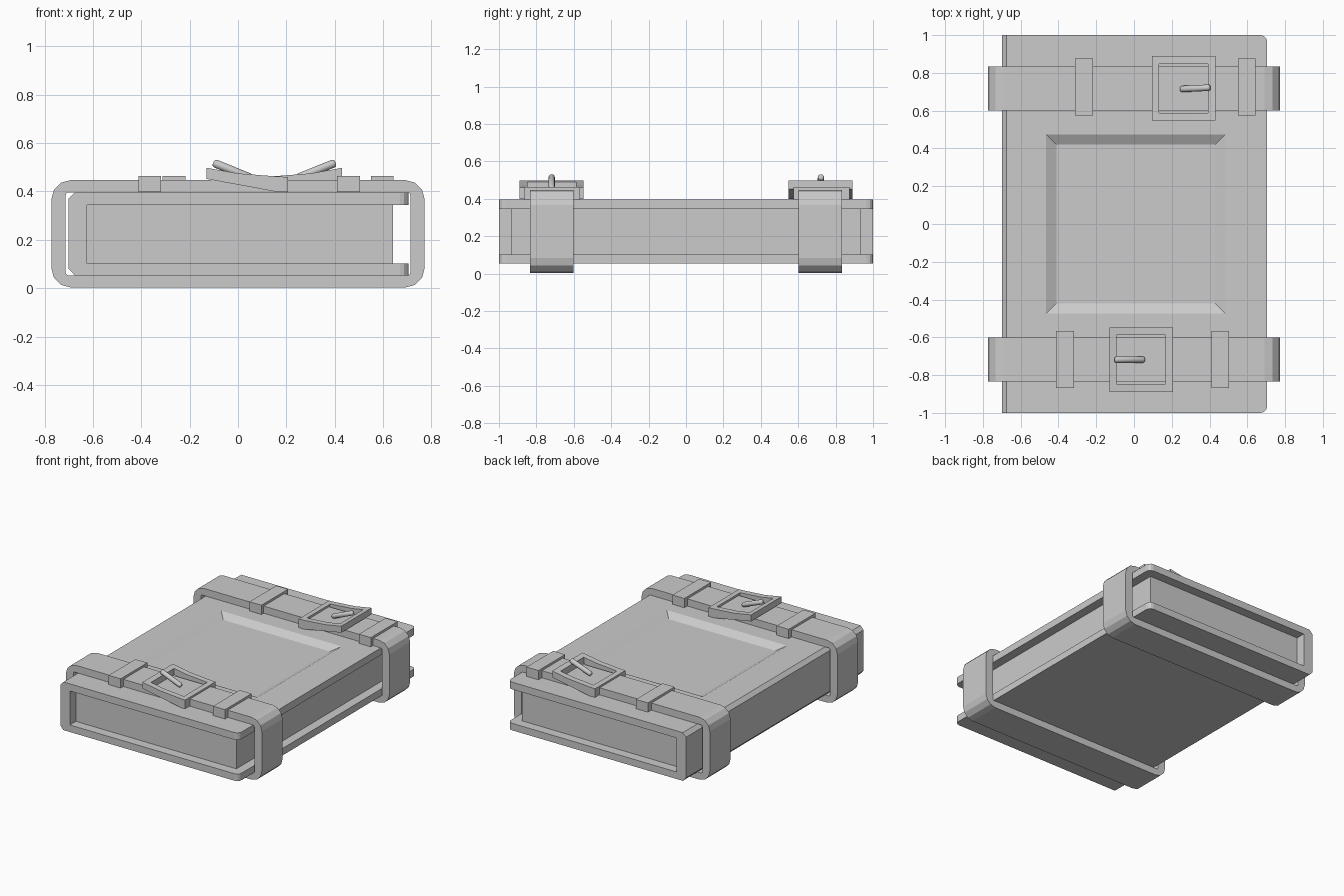
import bpy, bmesh, math
from mathutils import Vector

if "Cube" in bpy.data.objects:
    bpy.data.objects.remove(bpy.data.objects["Cube"])


def finish(name, bm):
    bmesh.ops.recalc_face_normals(bm, faces=bm.faces)
    me = bpy.data.meshes.new(name)
    bm.to_mesh(me)
    bm.free()
    ob = bpy.data.objects.new(name, me)
    bpy.context.collection.objects.link(ob)
    return ob


def prism_bm(profile, y0, y1):
    """Extrude an (x, z) outline along y."""
    bm = bmesh.new()
    f = bm.faces.new([bm.verts.new((x, y0, z)) for x, z in profile])
    ext = bmesh.ops.extrude_face_region(bm, geom=[f])
    verts = [v for v in ext["geom"] if isinstance(v, bmesh.types.BMVert)]
    bmesh.ops.translate(bm, verts=verts, vec=(0, y1 - y0, 0))
    return bm


def box(name, x0, x1, y0, y1, z0, z1):
    return finish(name, prism_bm([(x0, z0), (x1, z0), (x1, z1), (x0, z1)], y0, y1))


def cut(ob, cutter):
    mod = ob.modifiers.new("cut", "BOOLEAN")
    mod.operation = "DIFFERENCE"
    mod.solver = "EXACT"
    mod.object = cutter
    cutter.hide_render = True
    cutter.hide_viewport = True


def rounded_rect(x0, x1, z0, z1, r, n=3):
    pts = []
    for i, (cx, cz) in enumerate([(x1 - r, z1 - r), (x0 + r, z1 - r), (x0 + r, z0 + r), (x1 - r, z0 + r)]):
        for k in range(n + 1):
            a = math.pi / 2 * (i + k / n)
            pts.append((cx + r * math.cos(a), cz + r * math.sin(a)))
    return pts


# Cover: C-shaped section with chamfered spine, outer corners rounded
bm = prism_bm([(-0.70, 0.08), (-0.675, 0.053), (0.705, 0.053), (0.705, 0.103), (-0.625, 0.103),
               (-0.625, 0.345), (0.705, 0.345), (0.705, 0.396), (-0.675, 0.396), (-0.70, 0.37)], -1, 1)
corners = [e for e in bm.edges if all(v.co.x > 0.7 for v in e.verts)
           and abs(e.verts[0].co.y - e.verts[1].co.y) < 0.01]
bmesh.ops.bevel(bm, geom=corners, offset=0.035, segments=3, profile=0.5, affect="EDGES")
cover = finish("cover", bm)

# Sunken panel with sloped edges in the front cover
bm = bmesh.new()
bmesh.ops.create_cube(bm, size=2)
for v in bm.verts:
    top = v.co.z > 0
    h = 0.53 if top else 0.42
    v.co = Vector((v.co.x * h + 0.01, v.co.y * h, 0.426 if top else 0.366))
cut(cover, finish("panel_cutter", bm))

# Page block
box("pages", -0.63, 0.64, -0.932, 0.932, 0.10, 0.348)


# Strap wrapped around the book
def strap(name, y0, y1):
    outer = rounded_rect(-0.772, 0.772, 0.003, 0.447, 0.08)
    inner = rounded_rect(-0.713, 0.713, 0.053, 0.396, 0.012)
    bm = bmesh.new()
    rings = [[bm.verts.new((x, y, z)) for x, z in loop]
             for loop, y in ((outer, y0), (outer, y1), (inner, y1), (inner, y0))]
    n = len(outer)
    for r in range(4):
        a, b = rings[r], rings[(r + 1) % 4]
        for i in range(n):
            j = (i + 1) % n
            bm.faces.new((a[i], a[j], b[j], b[i]))
    finish(name, bm)


# Tilted square buckle frame with a pin; d = 1 rises to -x, d = -1 rises to +x
def buckle(name, cx, cy, d, twist):
    prof = [(-0.168, 0.452), (0.125, 0.398), (0.168, 0.398), (0.168, 0.46),
            (0.125, 0.462), (-0.04, 0.475), (-0.168, 0.498)]
    frame = finish(name + "_buckle", prism_bm([(cx + d * x, z) for x, z in prof], cy - 0.171, cy + 0.171))
    cut(frame, box(name + "_buckle_cutter", cx - 0.13, cx + 0.13, cy - 0.13, cy + 0.13, 0.3, 0.6))
    a = Vector((cx + d * 0.018, cy - twist, 0.455))
    b = Vector((cx - d * 0.14, cy + twist, 0.519))
    axis = b - a
    bm = bmesh.new()
    bmesh.ops.create_cone(bm, cap_ends=True, segments=12, radius1=0.017, radius2=0.017, depth=axis.length)
    rims = [e for e in bm.edges if abs(e.verts[0].co.z - e.verts[1].co.z) < 1e-4]
    bmesh.ops.bevel(bm, geom=rims, offset=0.01, segments=2, profile=0.5, affect="EDGES")
    pin = finish(name + "_pin", bm)
    pin.location = (a + b) / 2
    pin.rotation_euler = axis.to_track_quat("Z", "Y").to_euler()
    for p in pin.data.polygons:
        p.use_smooth = True


# Straps, buckles and keeper loops at both ends
for name, s, cx, d, twist, loops in (("front", -1, 0.038, 1, 0.0, (-0.365, 0.457)),
                                     ("rear", 1, 0.263, -1, 0.004, (-0.265, 0.597))):
    cy = s * 0.718
    strap(name + "_strap", cy - 0.117, cy + 0.117)
    buckle(name, cx, cy, d, twist)
    for i, lx in enumerate(loops):
        ly = s * 0.725 if s > 0 else -0.717
        box(f"{name}_keeper_{i + 1}", lx - 0.047, lx + 0.047, ly - 0.15, ly + 0.15, 0.397, 0.463)
